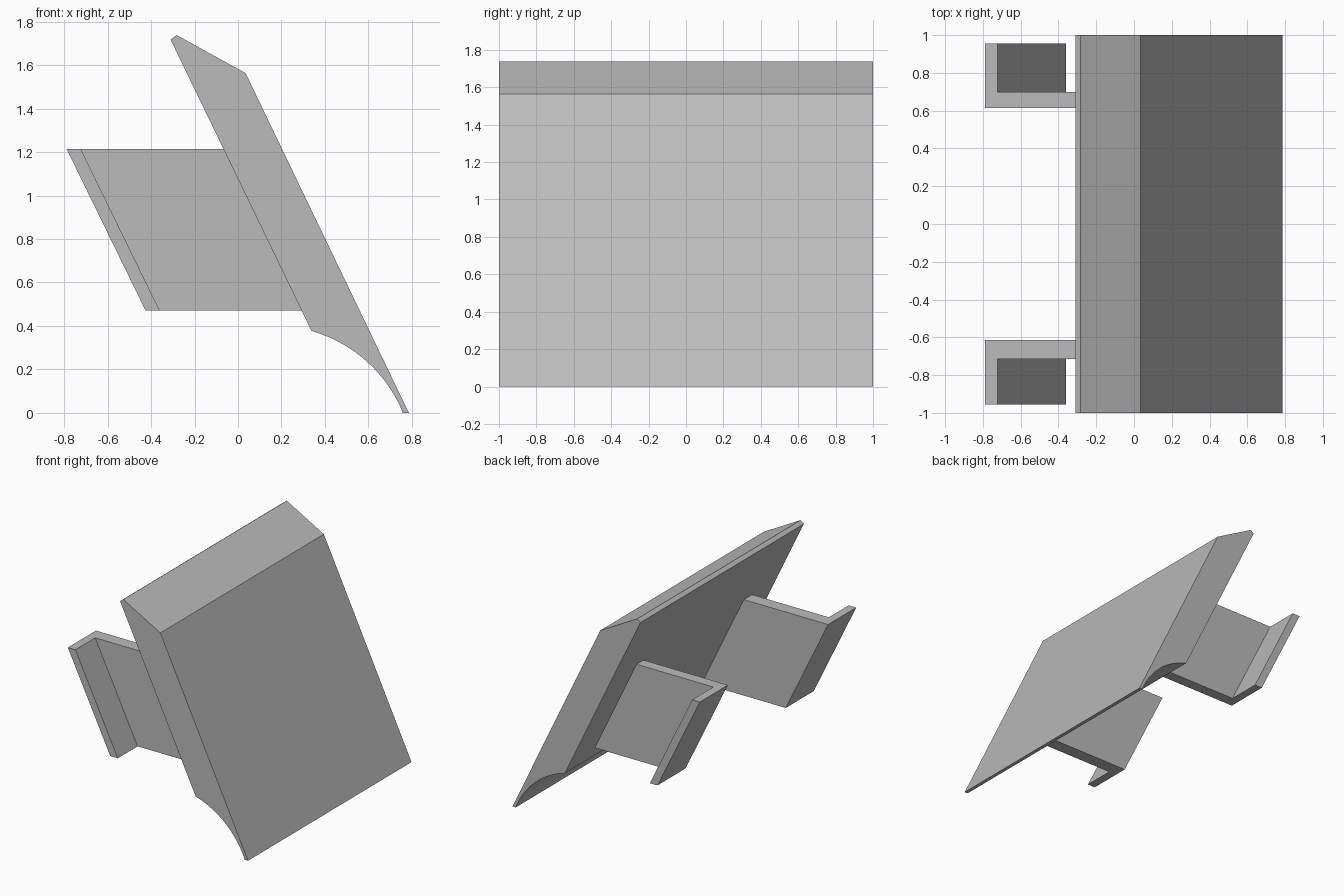
import bpy
import bmesh
from math import atan2, cos, sin, hypot

cube = bpy.data.objects.get("Cube")
if cube:
    bpy.data.objects.remove(cube)

grey = bpy.data.materials.new("plain grey")
grey.use_nodes = True
colour = (0.5, 0.5, 0.5, 1)
grey.diffuse_color = colour
grey.node_tree.nodes["Principled BSDF"].inputs["Base Color"].default_value = colour


def prism(name, rings):
    """Solid spanned between two matching rings of points."""
    bm = bmesh.new()
    a, b = [[bm.verts.new(p) for p in ring] for ring in rings]
    bm.faces.new(a)
    bm.faces.new(b)
    for i in range(len(a)):
        j = (i + 1) % len(a)
        bm.faces.new((a[i], a[j], b[j], b[i]))
    bmesh.ops.recalc_face_normals(bm, faces=bm.faces)
    mesh = bpy.data.meshes.new(name)
    bm.to_mesh(mesh)
    bm.free()
    mesh.materials.append(grey)
    obj = bpy.data.objects.new(name, mesh)
    bpy.context.collection.objects.link(obj)
    return obj


# Leaning panel: side profile with a concave arc along the lower back edge
start, end, centre = (0.338, 0.377), (0.758, 0.0), (0.161, -0.244)
radius = hypot(start[0] - centre[0], start[1] - centre[1])
a0 = atan2(start[1] - centre[1], start[0] - centre[0])
a1 = atan2(end[1] - centre[1], end[0] - centre[0])
steps = 24
arc = []
for i in range(1, steps):
    a = a0 + (a1 - a0) * i / steps
    arc.append((centre[0] + radius * cos(a), centre[1] + radius * sin(a)))
profile = [(-0.31, 1.717), (-0.282, 1.738), (0.035, 1.563), (0.786, 0), end]
profile += arc[::-1] + [start]
panel = prism("leaning_panel", [[(x, y, z) for x, z in profile] for y in (-1, 1)])
bpy.ops.object.select_all(action="DESELECT")
panel.select_set(True)
bpy.context.view_layer.objects.active = panel
bpy.ops.object.shade_smooth_by_angle()

# L-shaped hooks, sheared parallel to the panel and cut level top and bottom
bottom, top, shear = 0.47, 1.213, -0.363
for name, side, inner in (("left_hook", 1, 0.698), ("right_hook", -1, 0.714)):
    outline = [(-0.425, 0.613), (0.32, 0.613), (0.32, inner),
               (-0.36, inner), (-0.36, 0.956), (-0.425, 0.956)]
    prism(name, [[(x + dx, side * y, z) for x, y in outline]
                 for z, dx in ((bottom, 0), (top, shear))])
